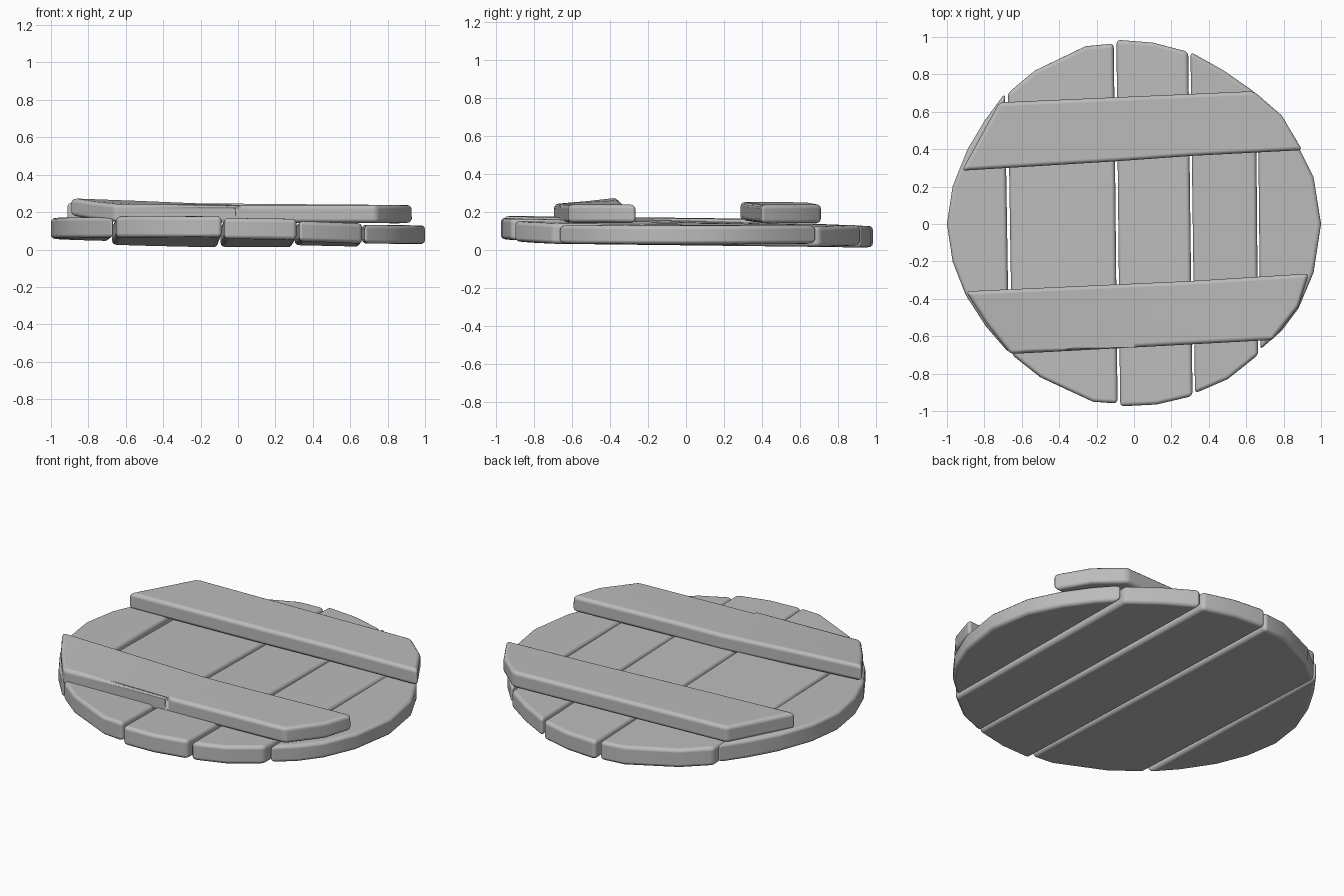
import bpy, bmesh

cube = bpy.data.objects.get("Cube")
if cube:
    bpy.data.objects.remove(cube, do_unlink=True)

grey = bpy.data.materials.new("plain grey")
grey.use_nodes = True
colour = (0.5, 0.5, 0.5, 1)
grey.diffuse_color = colour
grey.node_tree.nodes["Principled BSDF"].inputs["Base Color"].default_value = colour


def board(name, outline, thickness, height, cuts=()):
    """Extrude an outline, cut it across, then lay it on the height rule."""
    bm = bmesh.new()
    face = bm.faces.new([bm.verts.new((x, y, 0)) for x, y in outline])
    top = bmesh.ops.extrude_face_region(bm, geom=[face])["geom"]
    for v in top:
        if isinstance(v, bmesh.types.BMVert):
            v.co.z = thickness
    for x in cuts:
        bmesh.ops.bisect_plane(bm, geom=bm.verts[:] + bm.edges[:] + bm.faces[:],
                               plane_co=(x, 0, 0), plane_no=(1, 0, 0))
    for v in bm.verts:
        v.co.z += height(v.co.x, v.co.y)
    bmesh.ops.recalc_face_normals(bm, faces=bm.faces[:])
    mesh = bpy.data.meshes.new(name)
    bm.to_mesh(mesh)
    bm.free()
    mesh.materials.append(grey)
    obj = bpy.data.objects.new(name, mesh)
    bpy.context.collection.objects.link(obj)
    # Rounded wooden edges
    bevel = obj.modifiers.new("rounded edges", "BEVEL")
    bevel.width = 0.022
    bevel.segments = 3
    bevel.limit_method = "ANGLE"
    bevel.angle_limit = 0.75
    for p in mesh.polygons:
        p.use_smooth = True
    bevel.harden_normals = True
    return obj


def slope(base, across, along, middle=0):
    return lambda x, y: base + across * (x - middle) + along * y


# Five planks cut to a rough disc, left to right across the front
board("outer_plank_right",
      [(-.69, .70), (-.80, .55), (-.89, .40), (-.97, .2), (-1, 0), (-.97, -.2),
       (-.90, -.38), (-.79, -.55), (-.668, -.69)],
      .112, slope(.055, -.01, -.012, -.8))
board("inner_plank_right",
      [(-.674, .70), (-.53, .82), (-.26, .95), (-.108, .965), (-.088, -.96),
       (-.22, -.95), (-.5, -.82), (-.652, -.70)],
      .112, slope(.042, -.01, -.028, -.4))
board("centre_plank",
      [(-.094, .985), (.1, .97), (.29, .92), (.313, -.92), (.12, -.965), (-.074, -.975)],
      .112, slope(.034, -.01, -.022, .1))
board("inner_plank_left",
      [(.302, .92), (.48, .82), (.652, .70), (.664, -.70), (.5, -.83), (.326, -.905)],
      .108, slope(.029, -.03, -.012, .48))
board("outer_plank_left",
      [(.662, .69), (.77, .57), (.87, .43), (.96, .25), (1, 0), (.96, -.26),
       (.88, -.45), (.79, -.57), (.676, -.67)],
      .1, slope(.031, -.01, 0, .8))

# Two battens nailed across the planks
board("back_batten",
      [(-.92, .285), (-.72, .65), (.64, .71), (.79, .58), (.9, .395), (.32, .365),
       (-.1, .335)],
      .098, slope(.147, -.008, 0))
board("front_batten",
      [(-.9, -.36), (-.79, -.53), (-.66, -.695), (0, -.66), (.74, -.62), (.88, -.44),
       (.935, -.265), (.3, -.305)],
      .095, lambda x, y: .143 + .042 * max(0, -x) * (y + .75) / .39, cuts=(-.55, 0))
